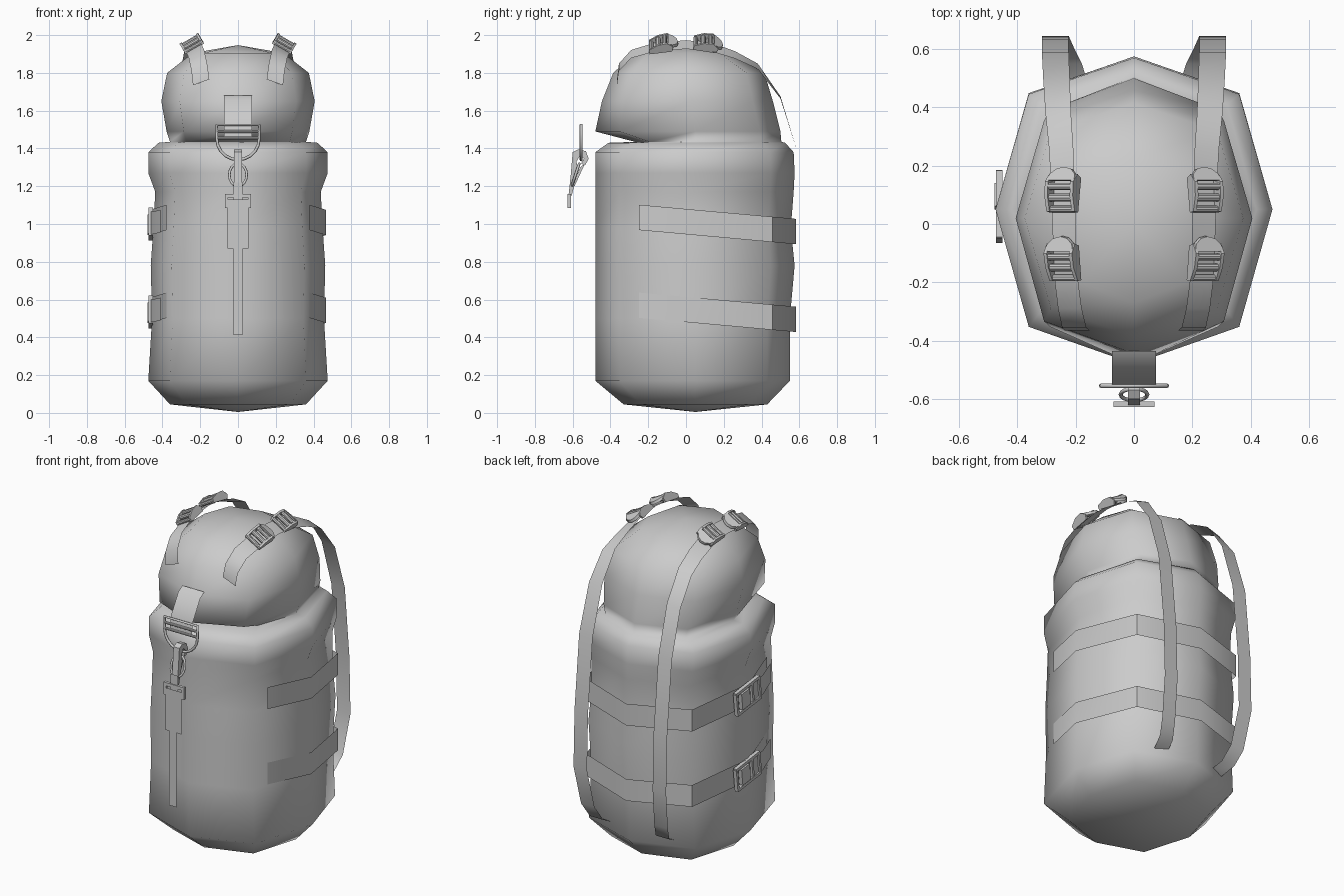
import bpy, bmesh, math
from mathutils import Vector, Matrix

if "Cube" in bpy.data.objects:
    bpy.data.objects.remove(bpy.data.objects["Cube"])

grey = bpy.data.materials.new("plain_grey")
grey.use_nodes = True
grey.diffuse_color = (0.6, 0.6, 0.6, 1)
grey.node_tree.nodes["Principled BSDF"].inputs["Base Color"].default_value = (0.6, 0.6, 0.6, 1)


def finish(name, bm, angle=35, recalc=True):
    if recalc:
        bmesh.ops.recalc_face_normals(bm, faces=bm.faces)
    for f in bm.faces:
        f.smooth = True
    me = bpy.data.meshes.new(name)
    bm.to_mesh(me)
    bm.free()
    me.set_sharp_from_angle(angle=math.radians(angle))
    me.materials.append(grey)
    ob = bpy.data.objects.new(name, me)
    bpy.context.collection.objects.link(ob)
    return ob


def add_box(bm, centre, size, mat=Matrix()):
    m = mat @ Matrix.Translation(centre) @ Matrix.Diagonal((*size, 1))
    bmesh.ops.create_cube(bm, size=1, matrix=m)


def add_rod(bm, centre, radius, length, mat=Matrix()):
    # rod lying along local x
    m = mat @ Matrix.Translation(centre) @ Matrix.Rotation(math.pi / 2, 4, 'Y')
    bmesh.ops.create_cone(bm, cap_ends=True, segments=10, radius1=radius,
                          radius2=radius, depth=length, matrix=m)


def add_prism(bm, outline, half, mat=Matrix()):
    # outline in (y, z), extruded along x
    a, b = [[bm.verts.new(mat @ Vector((s * half, y, z))) for y, z in outline] for s in (-1, 1)]
    n = len(outline)
    bm.faces.new(a)
    bm.faces.new(b[::-1])
    for i in range(n):
        bm.faces.new((a[i], b[i], b[(i + 1) % n], a[(i + 1) % n]))


def ribbon(name, points, offsets):
    # flat webbing: points swept with a cross vector at each one
    bm = bmesh.new()
    rows = [[bm.verts.new(Vector(p) + Vector(o) * s) for s in (-1, 1)]
            for p, o in zip(points, offsets)]
    for a, b in zip(rows, rows[1:]):
        bm.faces.new((a[0], a[1], b[1], b[0]))
    return finish(name, bm, 50, recalc=False)


def tube(name, points, radius, cyclic):
    cu = bpy.data.curves.new(name, 'CURVE')
    cu.dimensions = '3D'
    cu.bevel_depth = radius
    cu.bevel_resolution = 2
    sp = cu.splines.new('POLY')
    sp.points.add(len(points) - 1)
    for p, co in zip(sp.points, points):
        p.co = (*co, 1)
    sp.use_cyclic_u = cyclic
    sp.use_smooth = True
    cu.materials.append(grey)
    ob = bpy.data.objects.new(name, cu)
    bpy.context.collection.objects.link(ob)


# Bag body and lid: eight-sided rings of height, half width, front y, back y
rings = [(.045, .36, -.33, .43), (.17, .475, -.48, .55), (.5, .455, -.48, .55),
         (.78, .462, -.48, .575), (.98, .448, -.48, .555), (1.17, .438, -.48, .57),
         (1.27, .475, -.48, .575), (1.38, .475, -.48, .57), (1.43, .42, -.41, .525),
         (1.435, .36, -.27, .505), (1.49, .378, -.48, .5), (1.65, .406, -.445, .46),
         (1.8, .375, -.385, .415), (1.905, .24, -.27, .23)]
bm = bmesh.new()
loops = []
for z, rx, front, back in rings:
    loop = []
    for i in range(8):
        k = .76 if i % 2 else 1
        c, s = [round(f(i * math.pi / 4)) for f in (math.cos, math.sin)]
        mid = .05 if z < 1.6 else .02
        reach = (back - mid) if s > 0 else (mid - front)
        loop.append(bm.verts.new((rx * c * k, mid + s * reach * k, z)))
    loops.append(loop)
for a, b in zip(loops, loops[1:]):
    for i in range(8):
        j = (i + 1) % 8
        bm.faces.new((a[i], a[j], b[j], b[i]))
for loop, tip in ((loops[0], (0, .05, .005)), (loops[-1], (0, 0, 1.947))):
    v = bm.verts.new(tip)
    for i in range(8):
        bm.faces.new((loop[i], loop[(i + 1) % 8], v))
finish("bag_body", bm, 100)

# Shoulder straps: x, y, z and sideways tilt in degrees
strap = [(.195, -.365, 1.75, 20), (.205, -.355, 1.83, 25), (.22, -.29, 1.9, 28),
         (.235, -.17, 1.935, 30), (.24, 0, 1.95, 30), (.245, .14, 1.935, 30),
         (.25, .26, 1.895, 25), (.26, .38, 1.835, 18), (.266, .5, 1.67, 8),
         (.27, .59, 1.38, 0), (.27, .635, .93, 0), (.27, .645, .58, 0),
         (.25, .6, .34, 0), (.225, .55, .25, 0), (.2, .47, .21, 0)]


def cam_buckle(name, side, y, z, pitch):
    mat = (Matrix.Translation((side * .24, y, z)) @ Matrix.Rotation(math.radians(side * 30), 4, 'Y')
           @ Matrix.Rotation(math.radians(pitch), 4, 'X'))
    bm = bmesh.new()
    wall = [(-.07, -.012), (.05, -.012), (.06, .015), (.03, .04), (-.02, .035), (-.07, .012)]
    for s in (-1, 1):
        add_prism(bm, wall, .006, mat @ Matrix.Translation((s * .05, 0, 0)))
    for yy, zz, r in ((-.06, 0, .012), (-.022, .015, .014), (.015, .025, .012)):
        add_rod(bm, (0, yy, zz), r, .1, mat)
    # rounded lifting tongue
    outline = [(.056 * math.cos(t), .035 + .05 * math.sin(t))
               for t in [i * math.pi / 6 for i in range(7)]]
    low, high = [[bm.verts.new(mat @ Vector((x, yy, h - (yy - .035) * .4))) for x, yy in outline]
                 for h in (.018, .034)]
    bm.faces.new(low[::-1])
    bm.faces.new(high)
    for i in range(7):
        j = (i + 1) % 7
        bm.faces.new((low[i], low[j], high[j], high[i]))
    finish(name, bm)


for side, word in ((1, "left"), (-1, "right")):
    ribbon(word + "_shoulder_strap", [(side * x, y, z) for x, y, z, t in strap],
           [(.046 * math.cos(math.radians(t)), 0, -side * .046 * math.sin(math.radians(t)))
            for x, y, z, t in strap])
    cam_buckle(word + "_back_buckle", side, .11, 1.95, -10)
    cam_buckle(word + "_front_buckle", side, -.125, 1.945, 8)

# Compression straps wrapped round the back, with release buckles on one side
half_path = [(.378, -.25), (.465, .05), (.362, .457), (0, .583)]
path = half_path + [(-x, y) for x, y in half_path[-2::-1]]
for word, top in (("upper", 1.035), ("lower", .57)):
    ribbon(word + "_compression_strap",
           [(x, y, top - .09 * (y + .25)) for x, y in path], [(0, 0, .067)] * len(path))
    bm = bmesh.new()
    place = (Matrix.Translation((-.462, .06, top - .035)) @ Matrix.Rotation(-.12, 4, 'X'))
    for s in (-1, 1):
        add_box(bm, (0, 0, s * .065), (.022, .23, .018), place)
    for y in (-.11, -.04, .11):
        add_box(bm, (0, y, 0), (.022, .016, .13), place)
    add_box(bm, (-.004, .035, 0), (.024, .08, .1), place)
    finish(word + "_release_buckle", bm)
    # loose webbing running forward of the buckle
    ribbon(word + "_loose_end", [(-.47, .02, top - .03), (-.455, -.1, top - .03), (-.41, -.24, top - .02)],
           [(0, 0, .06)] * 3)

# Front tab holding the ring
ribbon("front_tab", [(0, -.435, 1.68), (0, -.475, 1.655), (0, -.55, 1.53), (0, -.555, 1.46)],
       [(.075, 0, 0)] * 4)
arc = [(.112 * math.cos(t), -.555, 1.45 + .11 * math.sin(t))
       for t in [math.pi + i * math.pi / 10 for i in range(11)]]
tube("front_ring", [(.112, -.555, 1.525), (-.112, -.555, 1.525)] + arc, .008, True)
bm = bmesh.new()
for z in (1.49, 1.455):
    add_rod(bm, (0, -.555, z), .008, .22)
finish("ring_bars", bm)

# Hook hanging from the ring, seen as a teardrop with an opening
hook = [(-.6, 1.38), (-.57, 1.395), (-.53, 1.385), (-.515, 1.345), (-.535, 1.31),
        (-.555, 1.32), (-.54, 1.345), (-.56, 1.365), (-.58, 1.33), (-.57, 1.29),
        (-.59, 1.21), (-.605, 1.15), (-.622, 1.15), (-.61, 1.26)]
bm = bmesh.new()
add_prism(bm, hook, .02)
add_prism(bm, [(-.56, 1.3), (-.535, 1.32), (-.59, 1.2), (-.6, 1.21)], .014)
finish("hook", bm)
tube("hook_swivel", [(.046 * math.cos(t), -.585 + .02 * math.sin(t), 1.26 + .06 * math.sin(t))
                     for t in [i * math.pi / 8 for i in range(16)]], .007, True)

# Slider and hanging webbing
bm = bmesh.new()
for z in (1.15, 1.095):
    add_box(bm, (0, -.618, z), (.14, .018, .02))
for s in (-1, 1):
    add_box(bm, (s * .062, -.618, 1.122), (.016, .018, .06))
finish("slider", bm)
for name, half, hi, lo, y in (("hook_webbing", .025, 1.22, .96, -.622),
                              ("folded_webbing", .055, 1.13, .87, -.63),
                              ("hanging_webbing", .027, .96, .415, -.636)):
    ribbon(name, [(0, y, hi), (0, y, lo)], [(half, 0, 0)] * 2)
